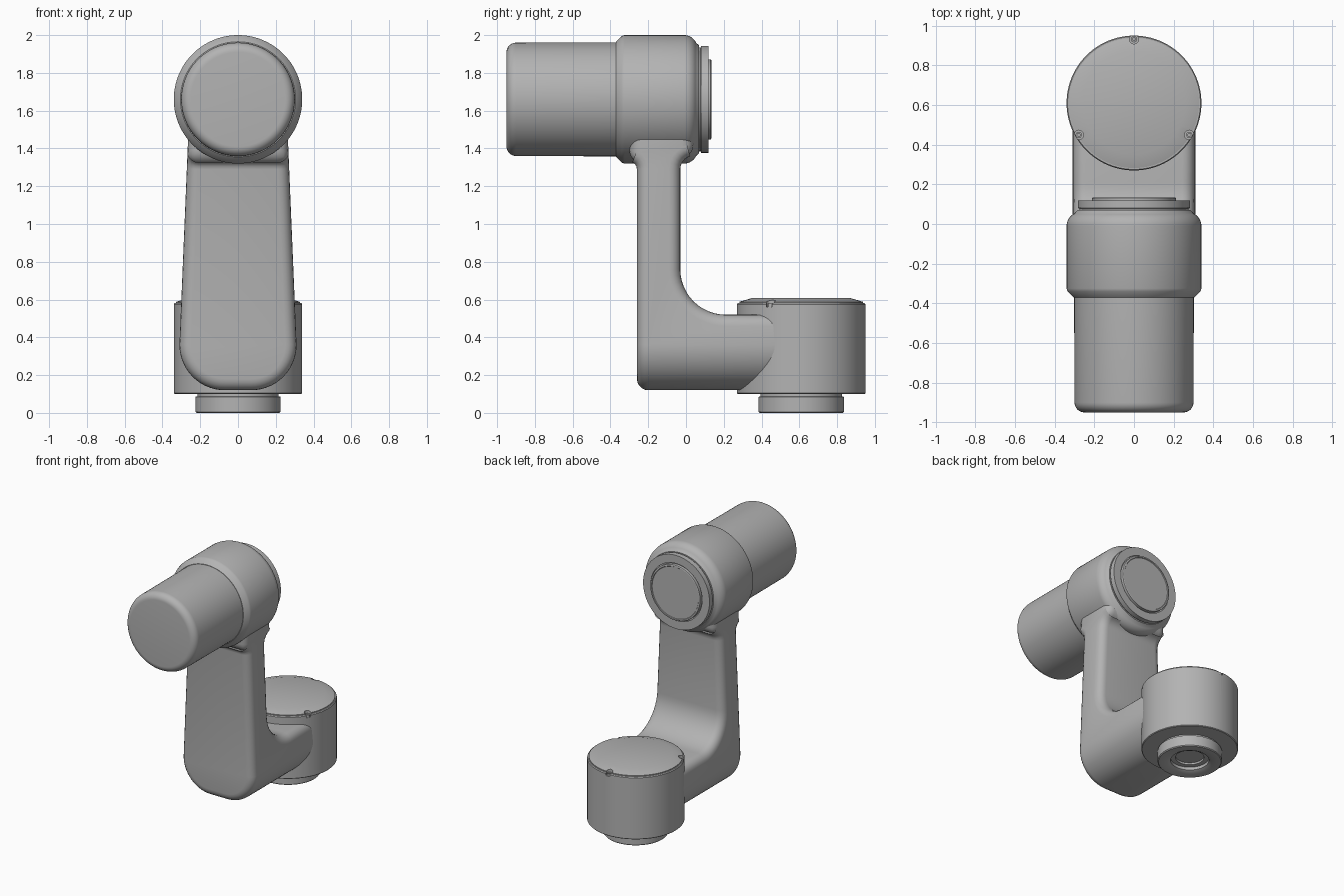
import bpy, bmesh
from math import pi, cos, sin, radians
from mathutils import Matrix, Vector

cube = bpy.data.objects.get("Cube")
if cube:
    bpy.data.objects.remove(cube, do_unlink=True)

grey = bpy.data.materials.new("plain grey")
grey.use_nodes = True
grey.diffuse_color = (0.45, 0.45, 0.45, 1)
grey.node_tree.nodes["Principled BSDF"].inputs["Base Color"].default_value = grey.diffuse_color


def make_object(name, bm):
    bmesh.ops.recalc_face_normals(bm, faces=bm.faces)
    mesh = bpy.data.meshes.new(name)
    bm.to_mesh(mesh)
    bm.free()
    obj = bpy.data.objects.new(name, mesh)
    mesh.materials.append(grey)
    bpy.context.collection.objects.link(obj)
    return obj


def activate(obj):
    bpy.ops.object.select_all(action='DESELECT')
    obj.select_set(True)
    bpy.context.view_layer.objects.active = obj


def smooth(obj, angle=30):
    activate(obj)
    bpy.ops.object.shade_smooth_by_angle(angle=radians(angle))


def apply_all(obj):
    activate(obj)
    for mod in list(obj.modifiers):
        bpy.ops.object.modifier_apply(modifier=mod.name)


def arc(cx, cy, radius, start, end, steps=8):
    """Points on an arc, angles in degrees."""
    angles = [radians(start + (end - start) * i / steps) for i in range(steps + 1)]
    return [(cx + radius * cos(a), cy + radius * sin(a)) for a in angles]


def lathe(name, profile, matrix, sides=96):
    """Spin (radius, height) points that start and end on the axis."""
    bm = bmesh.new()
    verts = [bm.verts.new((r, 0, h)) for r, h in profile]
    edges = [bm.edges.new(pair) for pair in zip(verts, verts[1:])]
    bmesh.ops.spin(bm, geom=verts + edges, cent=(0, 0, 0), axis=(0, 0, 1),
                   angle=2 * pi, steps=sides)
    bmesh.ops.remove_doubles(bm, verts=bm.verts, dist=0.0002)
    bm.transform(matrix)
    return make_object(name, bm)


def prism(name, points, to_3d, push):
    """Extrude a flat outline."""
    bm = bmesh.new()
    face = bm.faces.new([bm.verts.new(to_3d(a, b)) for a, b in points])
    new = bmesh.ops.extrude_face_region(bm, geom=[face])["geom"]
    bmesh.ops.translate(bm, vec=push, verts=[v for v in new if isinstance(v, bmesh.types.BMVert)])
    return make_object(name, bm)


def boolean(obj, tool, operation):
    mod = obj.modifiers.new("cut", 'BOOLEAN')
    mod.operation, mod.object, mod.solver = operation, tool, 'EXACT'


# Bent arm: side outline crossed with the tapered front outline
side = [(-0.26, 0.0), (0.58, 0.0), (0.58, 0.52)]
side += arc(0.21, 0.76, 0.24, 270, 180, 12)
side += arc(0.04, 1.29, 0.07, 180, 90, 6)
side += [(0.04, 1.66), (-0.3, 1.66), (-0.3, 1.33)] + arc(-0.3, 1.29, 0.04, 90, 0, 4)
arm = prism("bent_arm", side, lambda y, z: Vector((-0.5, y, z)), (1, 0, 0))

corner = arc(0.07, 0.36, 0.24, 270, 360, 14)
half = corner + [(0.253, 1.72)]
front = half + [(-x, z) for x, z in reversed(half)]
tool = prism("front_outline_cutter", front, lambda x, z: Vector((x, -0.5, z)), (0, 1.5, 0))
boolean(arm, tool, 'INTERSECT')
bevel = arm.modifiers.new("round_edges", 'BEVEL')
bevel.width, bevel.segments = 0.06, 5
bevel.limit_method, bevel.angle_limit = 'ANGLE', radians(40)
bevel.use_clamp_overlap = False
apply_all(arm)
bpy.data.objects.remove(tool, do_unlink=True)
smooth(arm, 35)

# Lower joint: standing drum, lid and hollow mounting flange
base = Matrix.Translation((0, 0.61, 0))
drum = lathe("lower_drum", [(0, 0.1), (0.335, 0.1), (0.34, 0.105), (0.34, 0.575),
                            (0.335, 0.582), (0, 0.582)], base)
lid = lathe("lower_lid", [(0, 0.57), (0.328, 0.57), (0.328, 0.588), (0.26, 0.608),
                          (0, 0.608)], base)
flange = lathe("mounting_flange", [(0, 0.05), (0.1, 0.05), (0.1, 0.035), (0.135, 0.035),
                                   (0.135, 0.012), (0.16, 0), (0.22, 0), (0.226, 0.006),
                                   (0.226, 0.085), (0.215, 0.088), (0.215, 0.11), (0, 0.11)], base)
smooth(flange)

# Three screw pockets around the lid
for i in range(3):
    a = radians(90 + 120 * i)
    spot = base @ Matrix.Translation((0.322 * cos(a), 0.322 * sin(a), 0))
    pocket = lathe("pocket_cutter", [(0, 0.56), (0.024, 0.56), (0.024, 0.65), (0, 0.65)], spot, 20)
    for part in (drum, lid):
        boolean(part, pocket, 'DIFFERENCE')
        apply_all(part)
    bpy.data.objects.remove(pocket, do_unlink=True)
    screw = lathe("lid_screw", [(0, 0.57), (0.008, 0.57), (0.008, 0.578), (0.016, 0.578),
                                (0.016, 0.555), (0, 0.555)], spot, 16)
    smooth(screw)
smooth(drum)
smooth(lid)

# Upper joint: lying drum, motor housing and end cap, spun about the y axis
head = Matrix.Translation((0, 0, 1.66)) @ Matrix.Rotation(-pi / 2, 4, 'X')
shell = [(0, -0.37), (0.305, -0.37), (0.335, -0.34), (0.34, -0.325)]
shell += arc(0.27, -0.01, 0.07, 0, 65) + [(0.285, 0.07), (0, 0.07)]
smooth(lathe("upper_drum", shell, head))

housing = [(0, -0.95)] + arc(0.25, -0.9, 0.05, -90, 0) + [(0.302, -0.36), (0, -0.36)]
smooth(lathe("motor_housing", housing, head))

cap = [(0, 0.06), (0.275, 0.06), (0.275, 0.078), (0.283, 0.08), (0.283, 0.118),
       (0.22, 0.118), (0.22, 0.108), (0.212, 0.108), (0.212, 0.131), (0.207, 0.134),
       (0.2, 0.134), (0.197, 0.13), (0, 0.13)]
smooth(lathe("end_cap", cap, head))
